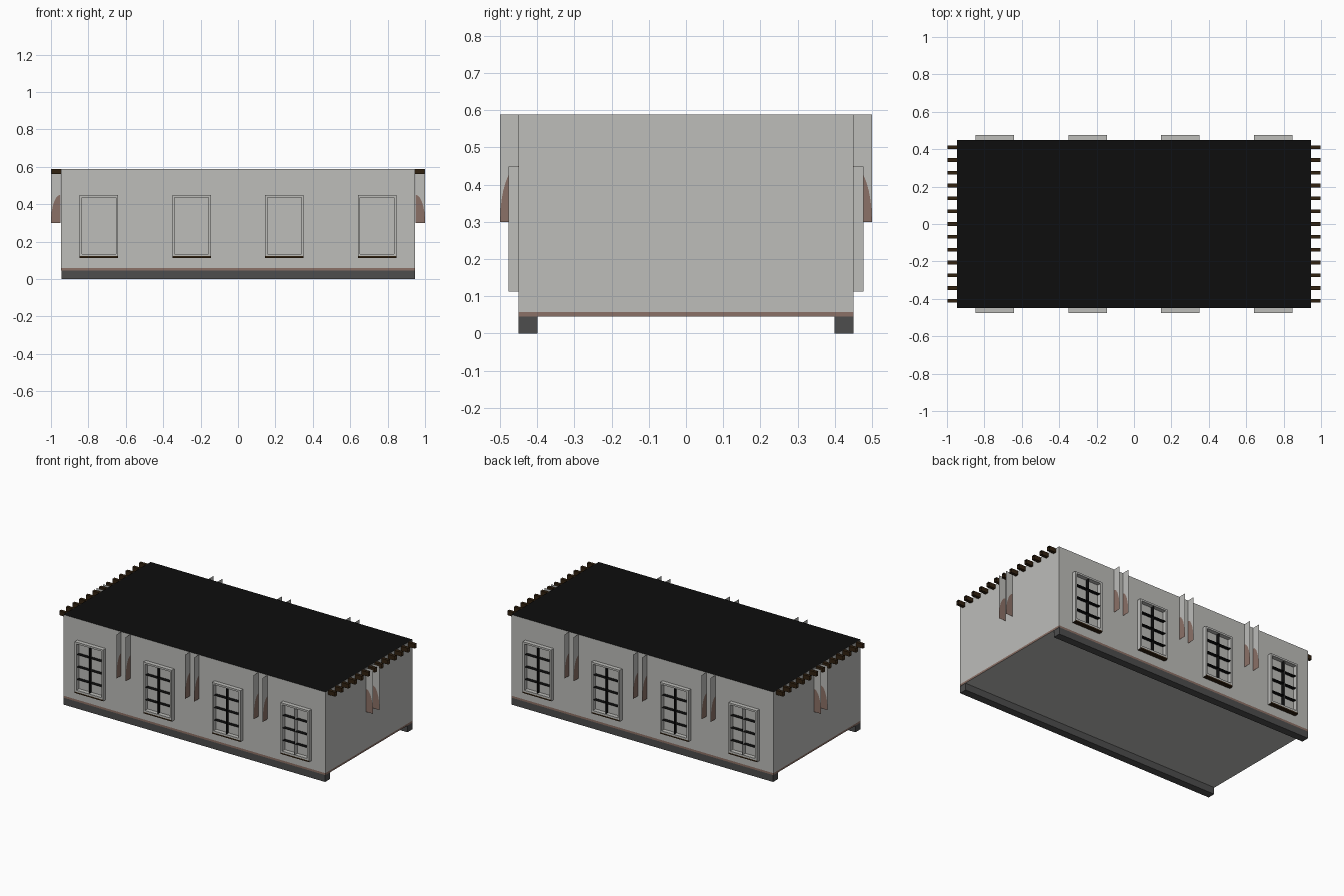
import bpy, math
from mathutils import Matrix

if "Cube" in bpy.data.objects:
    bpy.data.objects.remove(bpy.data.objects["Cube"])

def mat(name, c):
    m = bpy.data.materials.new(name)
    m.diffuse_color = (*c, 1)
    m.use_nodes = True
    m.node_tree.nodes["Principled BSDF"].inputs["Base Color"].default_value = m.diffuse_color
    return m

WALL = mat("wall_grey", (0.51, 0.51, 0.49))
BROWN = mat("dusty_brown", (0.26, 0.165, 0.135))
RAIL = mat("dark_grey", (0.075, 0.075, 0.075))
BLACK = mat("roof_black", (0.004, 0.004, 0.004))
BEAM = mat("beam_brown", (0.03, 0.015, 0.005))

def mesh(name, verts, faces, mats, idx=None, m=Matrix()):
    me = bpy.data.meshes.new(name)
    me.from_pydata([m @ v for v in map(lambda p: Matrix.Translation(p).translation, verts)], [], faces)
    for k in mats:
        me.materials.append(k)
    if idx:
        for p, i in zip(me.polygons, idx):
            p.material_index = i
    ob = bpy.data.objects.new(name, me)
    bpy.context.collection.objects.link(ob)
    return ob

# face order: bottom, top, front, right, back, left
BOX = [(0, 3, 2, 1), (4, 5, 6, 7), (0, 1, 5, 4), (1, 2, 6, 5), (2, 3, 7, 6), (3, 0, 4, 7)]

def box(name, lo, hi, mats, idx=None, m=Matrix(), skip=()):
    (a, b, c), (d, e, f) = lo, hi
    v = [(a, b, c), (d, b, c), (d, e, c), (a, e, c), (a, b, f), (d, b, f), (d, e, f), (a, e, f)]
    fs = [q for i, q in enumerate(BOX) if i not in skip]
    return mesh(name, v, fs, mats, idx, m)

# main building: walls, black flat roof, floor band, base rails
box("building_walls", (-.947, -.45, .058), (.947, .45, .588), [WALL, BLACK], [0, 1, 0, 0, 0, 0])
box("floor_band", (-.947, -.45, .045), (.947, .45, .058), [BROWN, WALL], [1, 0, 0, 0, 0, 0])
for s, n in ((-1, "front"), (1, "back")):
    y0, y1 = sorted((s * .40, s * .45))
    box(n + "_base_rail", (-.945, y0, 0), (.945, y1, .045), [RAIL])

# open-ended roof beam stubs on both ends
for k in range(13):
    y = (k - 6) * .0685
    box("roof_beam_right", (.947, y - .01, .56), (.997, y + .01, .588), [BEAM], skip=(3, 5))
    box("roof_beam_left", (-.997, y - .01, .56), (-.947, y + .01, .588), [BEAM], skip=(3, 5))

def fin_pair(m):
    # two thin plates facing -y, brown curved corner at the lower inside
    arc = [(.05 * math.sin(t), .30 + .15 * math.cos(t)) for t in [i * math.pi / 16 for i in range(9)]]
    for x in (-.033, .033):
        pts = [(0, .30)] + arc + [(.05, .588), (0, .588)]
        v = [(x, -d, z) for d, z in pts]
        faces = [(0, i, i + 1) for i in range(1, 9)]
        faces += [(i, 10, i + 1) for i in range(1, 9)] + [(1, 11, 10)]
        mesh("wall_fin", v, faces, [BROWN, WALL], [0] * 8 + [1] * 9, m)

def window(m, last):
    W, Z0, Z1, D, t = .1025, .122, .448, .027, .012
    # frame ring
    for x0, x1, z0, z1 in ((-W, -W + t, Z0, Z1), (W - t, W, Z0, Z1),
                           (-W + t, W - t, Z0, Z0 + t), (-W + t, W - t, Z1 - t, Z1)):
        box("window_frame", (x0, -D, z0), (x1, 0, z1), [WALL], m=m)
    box("window_sill", (-W, -D, .113), (W, 0, Z0), [BEAM, WALL], [0, 1, 0, 1, 1, 1], m)
    # paper-thin glazing bars
    a = W - t
    for k in (1, 2, 3):
        z = Z0 + (Z1 - Z0) * k / 4
        mesh("glazing_bar", [(-a, -D, z), (a, -D, z), (a, 0, z), (-a, 0, z)], [(0, 1, 2, 3)], [BLACK], m=m)
    for x, c in ((0, BLACK), (.002, WALL))[:2 if last else 1]:
        mesh("glazing_bar", [(x, -D, Z0 + t), (x, 0, Z0 + t), (x, 0, Z1 - t), (x, -D, Z1 - t)],
             [(0, 1, 2, 3)], [c], m=m)

# long sides (the back is the front turned half round)
for side in range(2):
    rot = Matrix.Rotation(math.pi * side, 4, 'Z')
    for k in range(4):
        window(rot @ Matrix.Translation((-.744 + k * .496, -.45, 0)), k == 3)
    for k in (-1, 0, 1):
        fin_pair(rot @ Matrix.Translation((k * .496, -.45, 0)))
    # one pair on each short end
    fin_pair(rot @ Matrix.Rotation(math.pi / 2, 4, 'Z') @ Matrix.Translation((0, -.95, 0)))
